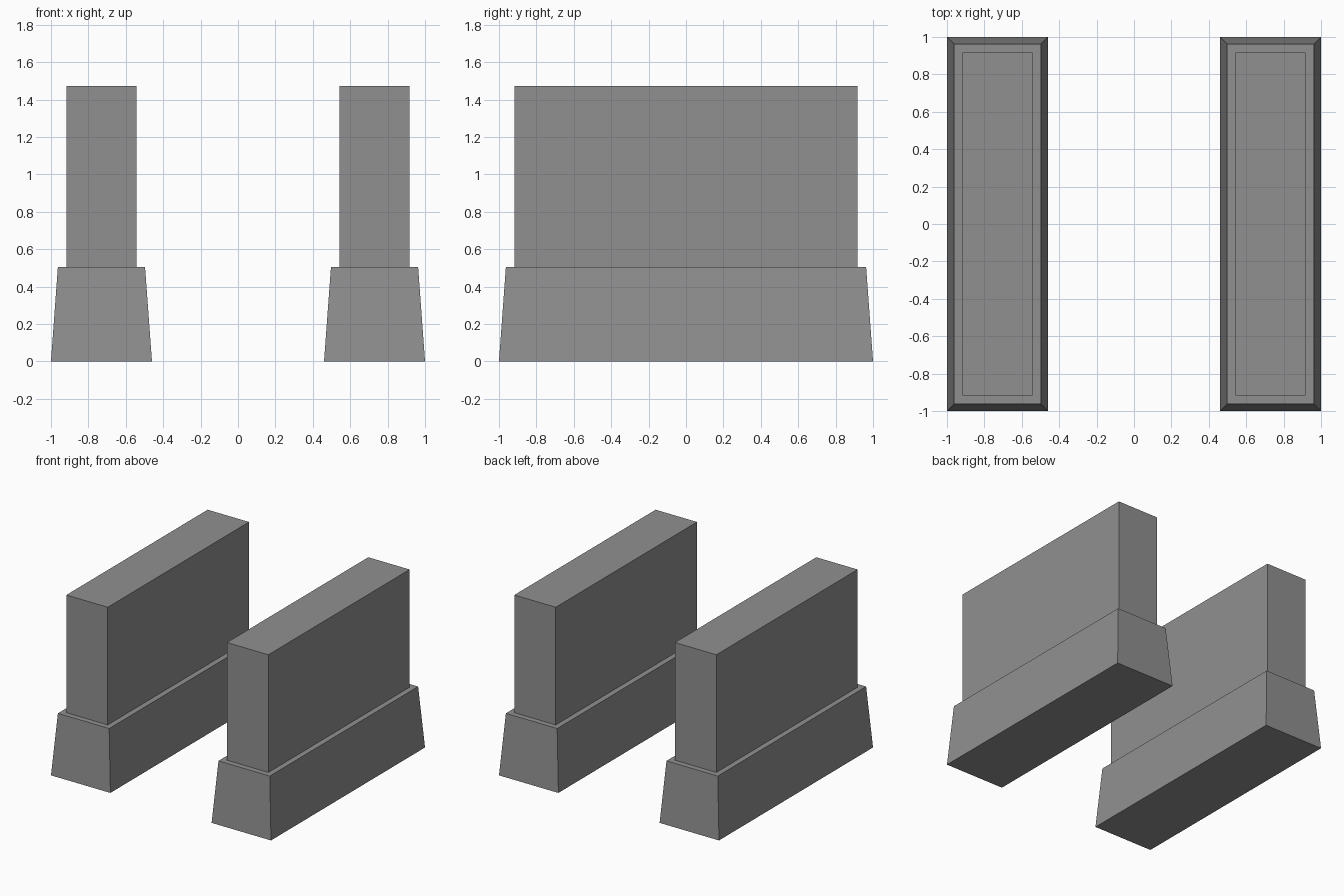
import bpy, bmesh

if "Cube" in bpy.data.objects:
    bpy.data.objects.remove(bpy.data.objects["Cube"])

# Dark grey for every part
grey = bpy.data.materials.new("dark_grey")
grey.diffuse_color = (0.28, 0.28, 0.28, 1)
grey.use_nodes = True
grey.node_tree.nodes["Principled BSDF"].inputs["Base Color"].default_value = grey.diffuse_color


def block(name, x, z0, z1, bottom, top):
    """Four-sided block; bottom and top are (half x, half y)."""
    bm = bmesh.new()
    bmesh.ops.create_cube(bm, size=2)
    for v in bm.verts:
        hx, hy = top if v.co.z > 0 else bottom
        v.co = (v.co.x * hx, v.co.y * hy, z1 if v.co.z > 0 else z0)
    mesh = bpy.data.meshes.new(name)
    bm.to_mesh(mesh)
    bm.free()
    mesh.materials.append(grey)
    obj = bpy.data.objects.new(name, mesh)
    obj.location.x = x
    bpy.context.collection.objects.link(obj)


# Two matching piers, one on each side
for side, x in (("left", -0.73), ("right", 0.73)):
    # Tapered footing
    block(side + "_footing", x, 0, 0.505, (0.27, 1.0), (0.233, 0.963))
    # Straight wall set back from the footing edge
    block(side + "_wall", x, 0.505, 1.472, (0.188, 0.917), (0.188, 0.917))
